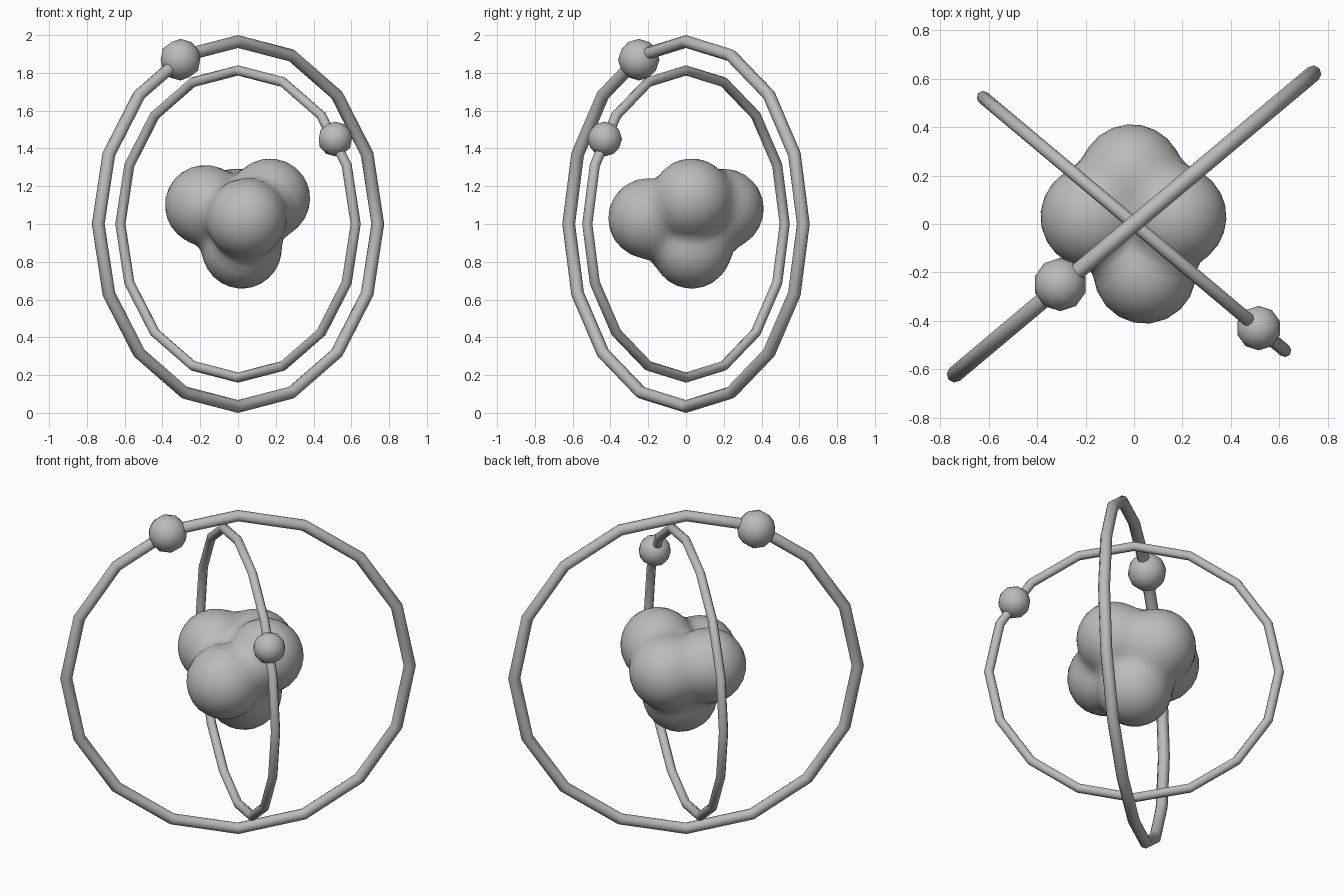
import bpy
import math
from mathutils import Vector

if "Cube" in bpy.data.objects:
    bpy.data.objects.remove(bpy.data.objects["Cube"])

grey = bpy.data.materials.new("plain_grey")
grey.use_nodes = True
colour = (0.5, 0.5, 0.5, 1)
grey.diffuse_color = colour
grey.node_tree.nodes["Principled BSDF"].inputs["Base Color"].default_value = colour


def finish(name):
    """Name the active object, give it the material and smooth it."""
    obj = bpy.context.object
    obj.name = name
    obj.data.materials.append(grey)
    bpy.ops.object.shade_smooth()
    return obj


def orbit(name, radius, tube, turn):
    bpy.ops.mesh.primitive_torus_add(
        major_radius=radius, minor_radius=tube, major_segments=16, minor_segments=8,
        location=(0, 0, 1), rotation=(math.pi / 2, 0, math.radians(turn)))
    finish(name)


def ball(name, radius, place, detail=2):
    bpy.ops.mesh.primitive_ico_sphere_add(subdivisions=detail, radius=radius, location=place)
    return finish(name)


# Two upright crossing orbits, each carrying one small ball
orbit("outer_orbit", 0.966, 0.034, 40)
orbit("inner_orbit", 0.813, 0.027, -40)
ball("outer_electron", 0.11, (-0.305, -0.25, 1.87))
ball("inner_electron", 0.092, (0.515, -0.43, 1.45))

# Lumpy nucleus: a sphere pushed out to a soft blend of five round lobes
CENTRE = Vector((0, 0.02, 1.03))
LOBE_RADIUS = 0.212
BLEND = 35
LOBES = [Vector(p) - CENTRE for p in (
    (-0.175, 0.03, 1.10), (0.17, 0.03, 1.135), (0.02, 0.03, 0.87),
    (0.045, -0.2, 1.03), (-0.01, 0.2, 1.08))]


def reach(direction, lobe):
    """Distance from the centre to the far side of a lobe."""
    along = direction.dot(lobe)
    inside = LOBE_RADIUS ** 2 - lobe.length_squared + along ** 2
    return along + math.sqrt(inside) if inside > 0 else 0


nucleus = ball("nucleus", 1, CENTRE, 4)
for vert in nucleus.data.vertices:
    way = vert.co.normalized()
    total = sum(math.exp(BLEND * reach(way, lobe)) for lobe in LOBES)
    vert.co = way * math.log(total) / BLEND
